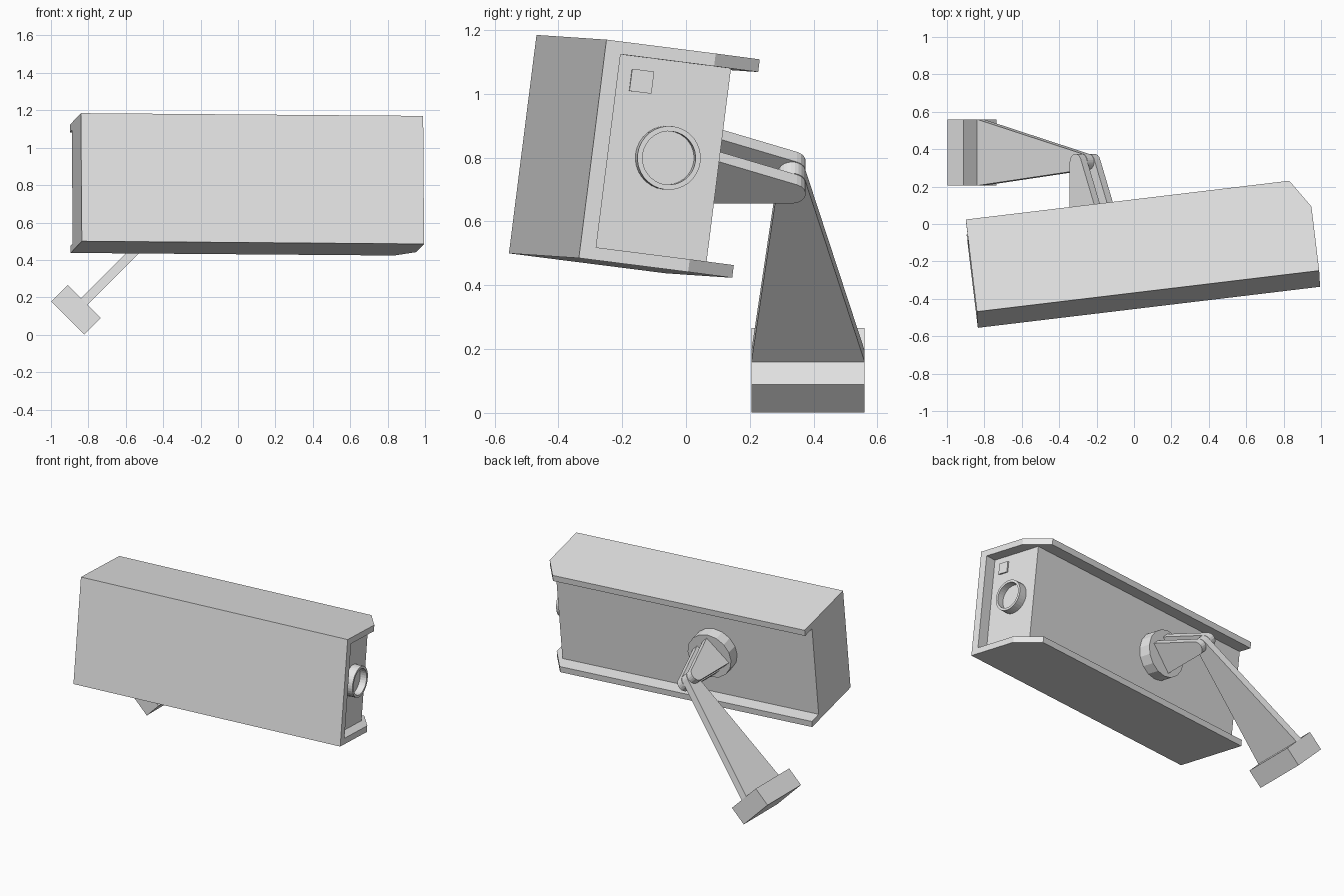
import bpy, bmesh
from math import sin, cos, pi
from mathutils import Vector, Matrix

cube = bpy.data.objects.get("Cube")
if cube:
    bpy.data.objects.remove(cube, do_unlink=True)

grey = bpy.data.materials.new("light_grey")
grey.use_nodes = True
grey.diffuse_color = (0.8, 0.8, 0.8, 1)
for node in grey.node_tree.nodes:
    if node.type == 'BSDF_PRINCIPLED':
        node.inputs["Base Color"].default_value = (0.8, 0.8, 0.8, 1)


def frame(a, b, c, origin=(0, 0, 0)):
    """Matrix whose local x, y, z run along a, b, c."""
    m = Matrix((a, b, c)).transposed().to_4x4()
    m.translation = origin
    return m


def prism(name, outline, low, high, matrix, edit=None):
    """Extrude a local xy outline from low to high along local z."""
    bm = bmesh.new()
    base = bm.faces.new([bm.verts.new((x, y, low)) for x, y in outline])
    grown = bmesh.ops.extrude_face_region(bm, geom=[base], use_keep_orig=True)["geom"]
    verts = [g for g in grown if isinstance(g, bmesh.types.BMVert)]
    bmesh.ops.translate(bm, verts=verts, vec=(0, 0, high - low))
    bmesh.ops.recalc_face_normals(bm, faces=bm.faces)
    if edit:
        edit(bm)
        bmesh.ops.recalc_face_normals(bm, faces=bm.faces)
    mesh = bpy.data.meshes.new(name)
    bm.to_mesh(mesh)
    bm.free()
    mesh.materials.append(grey)
    ob = bpy.data.objects.new(name, mesh)
    ob.matrix_world = matrix
    bpy.context.collection.objects.link(ob)
    return ob


def rect(x0, x1, y0, y1):
    return [(x0, y0), (x1, y0), (x1, y1), (x0, y1)]


def arc(cx, cy, r, start, end, n):
    steps = [start + (end - start) * i / n for i in range(n + 1)]
    return [(cx + r * cos(t), cy + r * sin(t)) for t in steps]


# Housing axes: length, depth towards the back, and height
length_axis = Vector((0.993, 0.119, -0.008)).normalized()
up = Vector((-0.007, 0.125, 0.99))
depth_axis = up.cross(length_axis).normalized()
up = length_axis.cross(depth_axis)
corner = Vector((-0.835, -0.555, 0.5))
side_on = frame(depth_axis, up, length_axis, corner)
back_on = frame(up, length_axis, depth_axis, corner)
L, D, H = 1.843, 0.5, 0.69
PLATE, FRONT, END = 0.04, 0.05, 1.77


# Hood: C-shaped section with its rear corners cut off at the lens end
def cut_corners(bm):
    geom = bm.verts[:] + bm.edges[:] + bm.faces[:]
    bmesh.ops.bisect_plane(bm, geom=geom, plane_co=(D, 0, 1.742),
                           plane_no=(0.102, 0, 0.154), clear_outer=True)
    bmesh.ops.holes_fill(bm, edges=[e for e in bm.edges if e.is_boundary], sides=0)


hood = [(0, 0), (D, 0), (D, PLATE), (FRONT, PLATE),
        (FRONT, H - PLATE), (D, H - PLATE), (D, H), (0, H)]
prism("hood", hood, 0, L, side_on, cut_corners)

# Body inside the hood
prism("body", rect(FRONT, 0.41, PLATE, H - PLATE), 0, END, side_on)


# Hollow lens ring
def hollow(bm):
    top = max(bm.faces, key=lambda f: f.calc_center_median().z)
    bmesh.ops.inset_region(bm, faces=[top], thickness=0.016)
    floor = bmesh.ops.extrude_discrete_faces(bm, faces=[top])["faces"][0]
    bmesh.ops.translate(bm, verts=floor.verts, vec=(0, 0, -0.045))


prism("lens_ring", arc(0.245, 0.347, 0.1, 0, 2 * pi, 32)[:-1], END, END + 0.055,
      side_on, hollow)

# Small square sensor above the lens
prism("sensor_plate", rect(0.1, 0.17, 0.54, 0.61), END, END + 0.009, side_on)

# Round mount on the rear of the body
prism("mount_disc", arc(0.345, 0.69, 0.15, 0, 2 * pi, 16)[:-1], 0.41, 0.49, back_on)

# Bracket axes: along the arm, across it, and through its thickness
k = 0.5 ** 0.5
bracket = frame((k, 0, k), (0, 1, 0), (-k, 0, k))
MID, PX, PY, R = 0.707, 0.337, 0.332, 0.043

# Two prongs holding the arm
prong = [(0.51, 0.03)] + arc(PX, PY, R, 0.38, pi, 8) + [(PX - R, 0.03)]
for name, side in (("upper_prong", 1), ("lower_prong", -1)):
    inner, outer = MID + side * 0.028, MID + side * 0.073
    prism(name, prong, min(inner, outer), max(inner, outer), bracket)

# Tapered arm with a rounded tip
arm = [(-0.456, 0.205)] + arc(PX, PY, R, -1.46, 1.34, 10) + [(-0.456, 0.56)]
prism("arm", arm, MID - 0.025, MID + 0.025, bracket)

# Pivot pin through the prongs
prism("pivot_pin", arc(PX, PY, 0.02, 0, 2 * pi, 12)[:-1], MID - 0.07, MID + 0.07, bracket)

# Foot block
prism("foot_block", rect(-0.58, -0.456, 0.205, 0.56), MID - 0.125, MID + 0.125, bracket)
